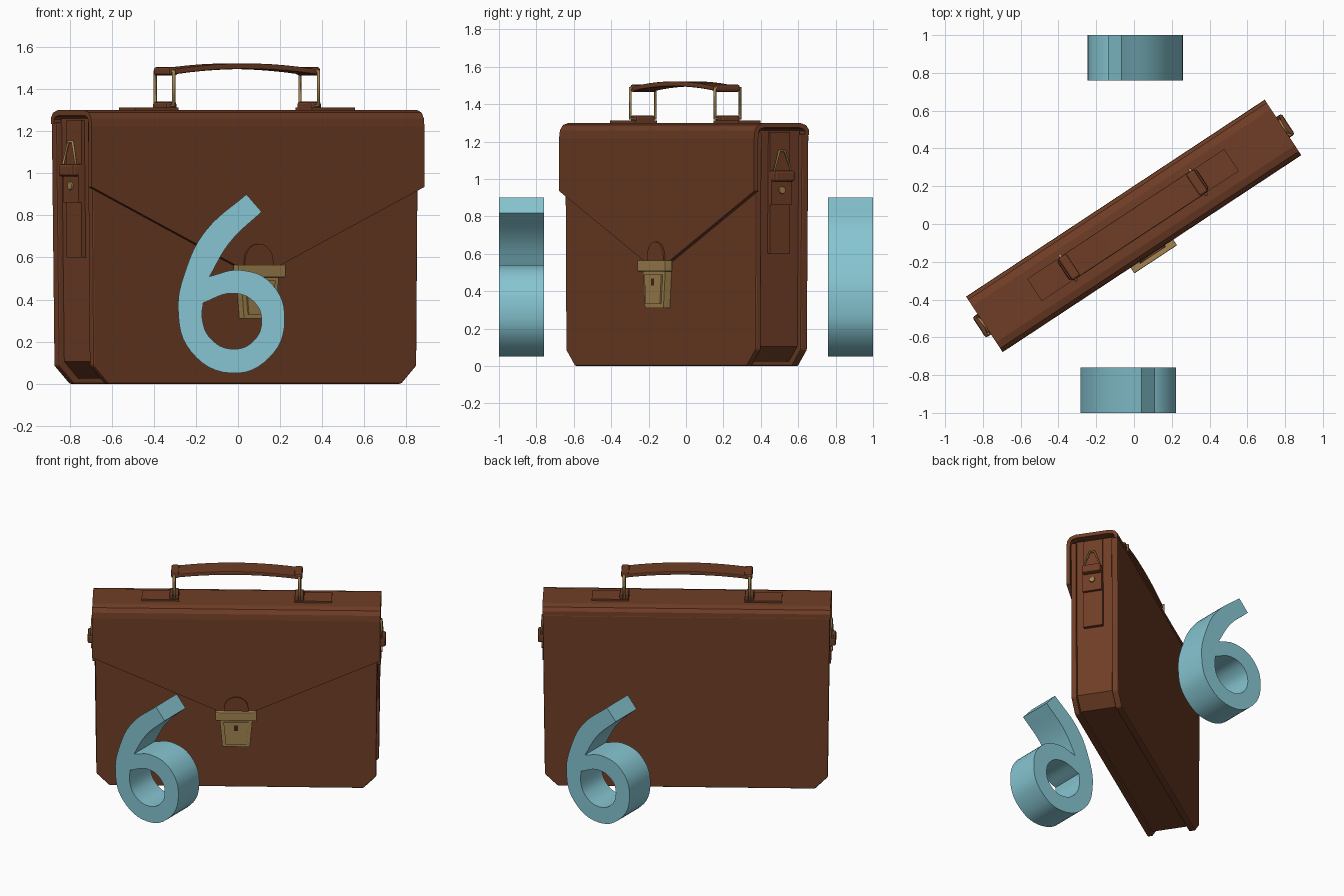
import bpy, bmesh
from math import radians, pi, cos, sin
from mathutils import Matrix

if "Cube" in bpy.data.objects:
    bpy.data.objects.remove(bpy.data.objects["Cube"])

# The case stands turned about z; its parts are built in its own axes
CASE = Matrix.Translation((-0.005, -0.005, 0)) @ Matrix.Rotation(radians(33.4), 4, 'Z')


def material(name, rgb):
    m = bpy.data.materials.new(name)
    m.diffuse_color = (*rgb, 1)
    m.use_nodes = True
    m.node_tree.nodes["Principled BSDF"].inputs["Base Color"].default_value = m.diffuse_color
    return m


LEATHER = material("leather", (0.16, 0.047, 0.019))
BRASS = material("brass", (0.36, 0.23, 0.08))
BLUE = material("pale_blue", (0.24, 0.56, 0.64))
DARK = material("dark_slot", (0.06, 0.02, 0.01))


def add(name, data, mat):
    ob = bpy.data.objects.new(name, data)
    bpy.context.collection.objects.link(ob)
    data.materials.append(mat)
    ob.matrix_world = CASE
    return ob


def prism(name, pts, a, b, mat, axis='y', bevel=0):
    """Extrude an outline from a to b along the given case axis."""
    bm = bmesh.new()
    place = (lambda p, t: (p[0], t, p[1])) if axis == 'y' else (lambda p, t: (t, p[0], p[1]))
    lo, hi = ([bm.verts.new(place(p, t)) for p in pts] for t in (a, b))
    bm.faces.new(lo)
    bm.faces.new(hi)
    n = len(pts)
    for i in range(n):
        j = (i + 1) % n
        bm.faces.new((lo[i], lo[j], hi[j], hi[i]))
    bmesh.ops.recalc_face_normals(bm, faces=bm.faces)
    me = bpy.data.meshes.new(name)
    bm.to_mesh(me)
    bm.free()
    ob = add(name, me, mat)
    if bevel:
        mod = ob.modifiers.new("bevel", 'BEVEL')
        mod.width, mod.segments = bevel, 2
    return ob


def rect(x0, x1, z0, z1):
    return [(x0, z0), (x1, z0), (x1, z1), (x0, z1)]


def wire(name, pts, radius):
    """Closed metal ring through the points."""
    cu = bpy.data.curves.new(name, 'CURVE')
    cu.dimensions = '3D'
    cu.bevel_depth, cu.bevel_resolution = radius, 1
    sp = cu.splines.new('POLY')
    sp.points.add(len(pts) - 1)
    for p, co in zip(sp.points, pts):
        p.co = (*co, 1)
    sp.use_cyclic_u = True
    return add(name, cu, BRASS)


def panel(h, low, z0, top, cut):
    return [(-h, top), (-low, z0 + cut), (-low + cut, z0), (low - cut, z0), (low, z0 + cut), (h, top)]


# Body: front and back walls around a recessed gusset
prism("back_wall", panel(0.945, 0.93, 0, 1.24, 0.085), 0.125, 0.17, LEATHER, bevel=0.008)
prism("front_wall", panel(0.93, 0.92, 0, 1.25, 0.085), -0.157, -0.12, LEATHER, bevel=0.008)
prism("gusset", panel(0.915, 0.9, 0.025, 1.26, 0.08), -0.125, 0.13, LEATHER)

# Flap wrapping over the top, with a pointed front edge
profile = [(0.17, 1.235), (0.168, 1.265), (0.15, 1.288), (0.11, 1.3), (-0.12, 1.3),
           (-0.158, 1.288), (-0.177, 1.26), (-0.182, 1.22), (-0.182, None)]
columns = [(-0.947, 0.935), (-0.12, 0.56), (0.12, 0.56), (0.947, 0.935)]
verts = [(u, v, low if z is None else z) for v, z in profile for u, low in columns]
n = len(columns)
faces = [(i * n + j, (i + 1) * n + j, (i + 1) * n + j + 1, i * n + j + 1)
         for i in range(len(profile) - 1) for j in range(n - 1)]
me = bpy.data.meshes.new("flap")
me.from_pydata(verts, [], faces)
flap = add("flap", me, LEATHER)
mod = flap.modifiers.new("thickness", 'SOLIDIFY')
mod.thickness, mod.offset = 0.026, -1

# Clasp with its leather tongue
arch = [(0.08 * cos(i * pi / 10), 0.585 + 0.08 * sin(i * pi / 10)) for i in range(11)]
prism("clasp_tongue", [(-0.08, 0.54)] + arch[::-1] + [(0.08, 0.54)], -0.192, -0.175, LEATHER)
prism("clasp_bar", rect(-0.135, 0.135, 0.505, 0.565), -0.218, -0.17, BRASS, bevel=0.005)
prism("clasp_plate", [(-0.09, 0.31), (0.09, 0.31), (0.108, 0.51), (-0.108, 0.51)], -0.198, -0.15, BRASS)
prism("clasp_face", [(-0.068, 0.33), (0.068, 0.33), (0.083, 0.49), (-0.083, 0.49)], -0.207, -0.19, BRASS)
prism("keyhole", rect(-0.014, 0.014, 0.43, 0.468), -0.209, -0.2, DARK)

# Handle: arched grip
ts = [i / 5 - 1 for i in range(11)]
upper = [(0.4 * t, 1.522 - 0.027 * t * t) for t in ts]
lower = [(0.4 * t, 1.495 - 0.025 * t * t) for t in reversed(ts)]
prism("handle_grip", upper + lower, -0.072, 0.072, LEATHER, bevel=0.006)

for s, side in ((-1, "left"), (1, "right")):
    # Handle mounts, rings and rolled grip ends
    prism(side + "_handle_tab", rect(s * 0.38, s * 0.625, 1.295, 1.312), -0.07, 0.07, LEATHER)
    prism(side + "_handle_loop", rect(s * 0.38, s * 0.442, 1.3, 1.34), -0.062, 0.062, LEATHER, bevel=0.012)
    prism(side + "_grip_end", rect(s * 0.378, s * 0.432, 1.465, 1.505), -0.07, 0.07, LEATHER, bevel=0.012)
    u = s * 0.412
    wire(side + "_handle_ring", [(u, -0.08, 1.322), (u, 0.08, 1.322), (u, 0.08, 1.485), (u, -0.08, 1.485)], 0.009)

    # End straps with triangle rings and rivets
    prism(side + "_end_strap", rect(-0.07, 0.06, 0.6, 1.25), s * 0.89, s * 0.93, LEATHER, 'x')
    prism(side + "_strap_tab", rect(-0.07, 0.06, 0.86, 1.02), s * 0.92, s * 0.948, LEATHER, 'x')
    prism(side + "_strap_loop", rect(-0.07, 0.06, 0.985, 1.045), s * 0.92, s * 0.98, LEATHER, 'x', 0.012)
    wire(side + "_triangle_ring", [(s * 0.957, -0.065, 1.03), (s * 0.957, 0.055, 1.03),
                                   (s * 0.95, 0.012, 1.15), (s * 0.95, -0.022, 1.15)], 0.007)
    disc = [(-0.005 + 0.02 * cos(i * pi / 6), 0.94 + 0.02 * sin(i * pi / 6)) for i in range(12)]
    prism(side + "_rivet", disc, s * 0.93, s * 0.958, BRASS, 'x', 0.005)

# Numerals: one outline with a hole, used front and back (True marks a corner)
outer = [(0.04, 0.9, True), (-0.155, 0.725, False), (-0.245, 0.55, False), (-0.284, 0.345, False),
         (-0.225, 0.155, False), (-0.03, 0.05, False), (0.15, 0.125, False), (0.222, 0.3, False),
         (0.16, 0.475, False), (0.01, 0.54, False), (-0.135, 0.51, True), (-0.04, 0.67, False),
         (0.112, 0.817, True)]
hole = [(-0.165, 0.385, True), (-0.025, 0.43, False), (0.075, 0.39, False), (0.112, 0.3, False),
        (0.075, 0.205, False), (-0.025, 0.165, False), (-0.13, 0.215, False), (-0.17, 0.31, False)]
cu = bpy.data.curves.new("numeral_outline", 'CURVE')
cu.dimensions, cu.fill_mode = '2D', 'BOTH'
cu.extrude, cu.resolution_u = 0.12, 6
for loop in (outer, hole):
    sp = cu.splines.new('BEZIER')
    sp.bezier_points.add(len(loop) - 1)
    for p, (x, z, corner) in zip(sp.bezier_points, loop):
        p.co = (x, z, 0)
        p.handle_left_type = p.handle_right_type = 'VECTOR' if corner else 'AUTO'
    sp.use_cyclic_u = True
source = bpy.data.objects.new("numeral_outline", cu)
bpy.context.collection.objects.link(source)
bpy.context.view_layer.update()
mesh = bpy.data.meshes.new_from_object(source.evaluated_get(bpy.context.evaluated_depsgraph_get()))
bpy.data.objects.remove(source)
mesh.materials.clear()
mesh.materials.append(BLUE)
for name, x, y, turn in (("front_numeral", 0, -0.88, 0), ("back_numeral", -0.025, 0.88, pi)):
    ob = bpy.data.objects.new(name, mesh)
    bpy.context.collection.objects.link(ob)
    ob.location = (x, y, 0)
    ob.rotation_euler = (pi / 2, 0, turn)
bpy.context.view_layer.objects.active = ob
ob.select_set(True)
bpy.ops.object.shade_smooth_by_angle(angle=radians(35))
